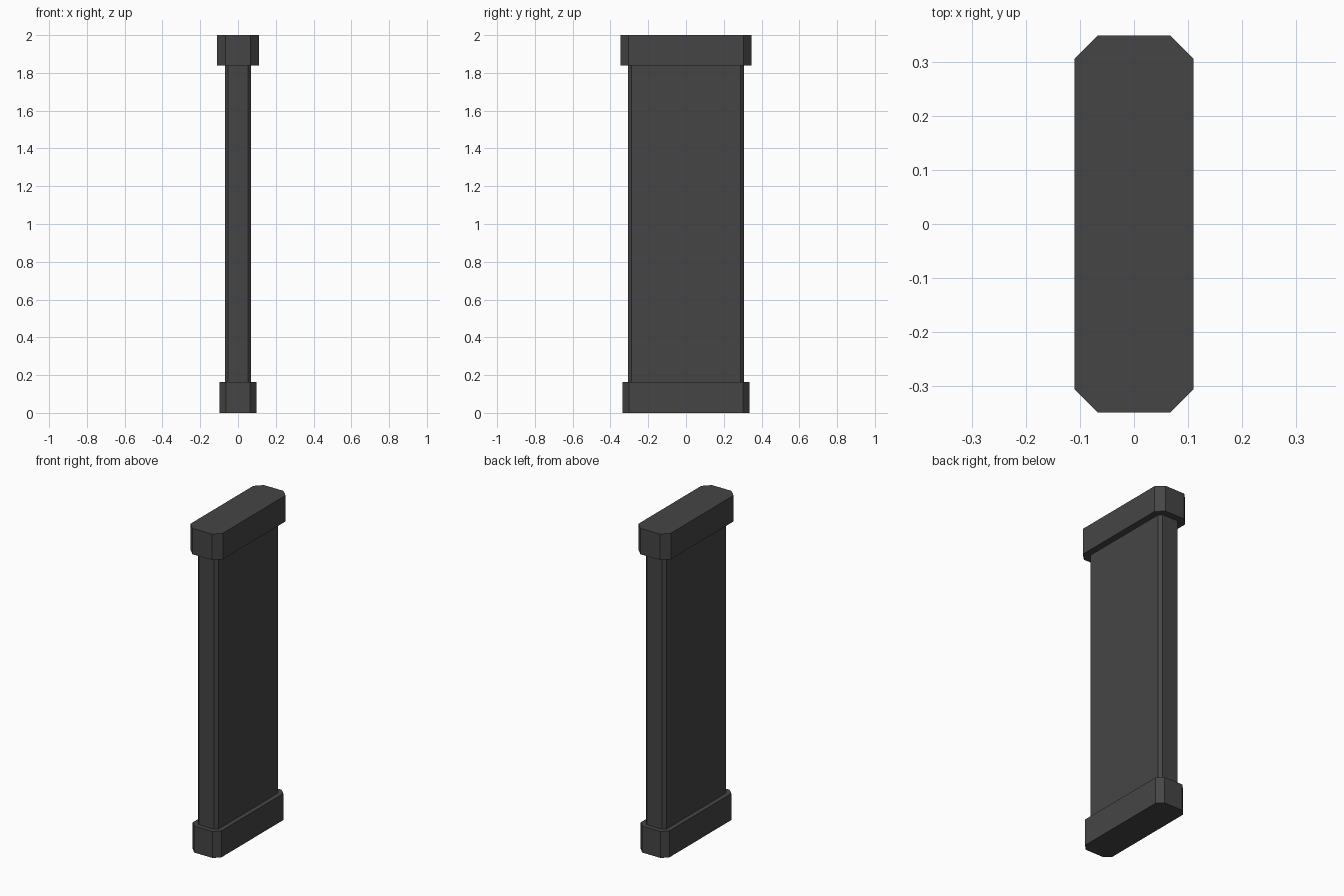
import bpy
import bmesh

cube = bpy.data.objects.get("Cube")
if cube:
    bpy.data.objects.remove(cube, do_unlink=True)

# Single dark grey finish
grey = bpy.data.materials.new("dark_grey")
grey.use_nodes = True
colour = (0.06, 0.06, 0.06, 1)
grey.diffuse_color = colour
grey.node_tree.nodes["Principled BSDF"].inputs["Base Color"].default_value = colour


def chamfered_prism(name, half_x, half_y, cut, bottom, top):
    """Upright rectangular block with its four vertical edges cut at 45 degrees."""
    outline = []
    for sx, sy in ((1, 1), (-1, 1), (-1, -1), (1, -1)):
        corner = [(sx * half_x, sy * (half_y - cut)), (sx * (half_x - cut), sy * half_y)]
        outline += corner if sx == sy else corner[::-1]
    bm = bmesh.new()
    base = bm.faces.new([bm.verts.new((x, y, bottom)) for x, y in outline])
    extruded = bmesh.ops.extrude_face_region(bm, geom=[base], use_keep_orig=True)["geom"]
    raised = [v for v in extruded if isinstance(v, bmesh.types.BMVert)]
    bmesh.ops.translate(bm, verts=raised, vec=(0, 0, top - bottom))
    bmesh.ops.recalc_face_normals(bm, faces=bm.faces[:])
    mesh = bpy.data.meshes.new(name)
    bm.to_mesh(mesh)
    bm.free()
    mesh.materials.append(grey)
    obj = bpy.data.objects.new(name, mesh)
    bpy.context.collection.objects.link(obj)
    return obj


# Base block, slab shaft and slightly wider cap
chamfered_prism("base", 0.098, 0.336, 0.035, 0, 0.163)
chamfered_prism("shaft", 0.07, 0.307, 0.018, 0.163, 1.84)
chamfered_prism("cap", 0.11, 0.348, 0.043, 1.84, 2)
